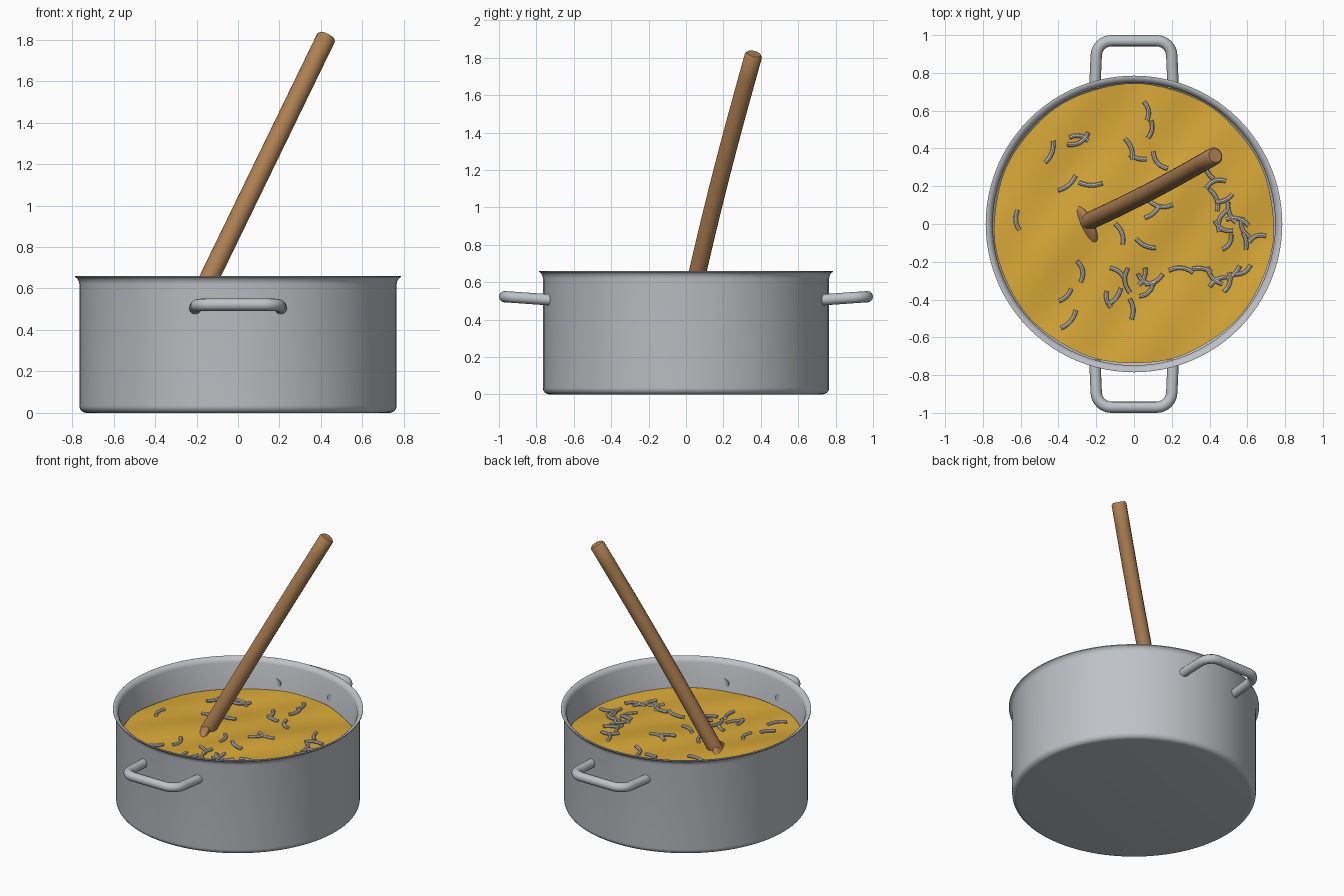
import bpy, bmesh, math, random
from mathutils import Vector, Matrix

random.seed(4)
if "Cube" in bpy.data.objects:
    bpy.data.objects.remove(bpy.data.objects["Cube"], do_unlink=True)


def material(name, rgb):
    mat = bpy.data.materials.new(name)
    mat.use_nodes = True
    mat.diffuse_color = (*rgb, 1)
    mat.node_tree.nodes["Principled BSDF"].inputs["Base Color"].default_value = (*rgb, 1)
    return mat


STEEL = material("steel grey", (0.52, 0.54, 0.57))
SOUP = material("golden soup", (0.70, 0.40, 0.04))
WOOD = material("brown wood", (0.42, 0.215, 0.085))
PASTA = material("pale noodle", (0.58, 0.55, 0.50))


def finish(obj):
    """Turn curves into meshes and smooth them, keeping hard edges."""
    bpy.ops.object.select_all(action="DESELECT")
    obj.select_set(True)
    bpy.context.view_layer.objects.active = obj
    if obj.type == "CURVE":
        bpy.ops.object.convert(target="MESH")
    bpy.ops.object.shade_smooth_by_angle(angle=math.radians(40))


def add_object(name, data, mat):
    data.materials.append(mat)
    obj = bpy.data.objects.new(name, data)
    bpy.context.collection.objects.link(obj)
    finish(obj)


def add_mesh(name, bm, mat):
    mesh = bpy.data.meshes.new(name)
    bm.to_mesh(mesh)
    bm.free()
    add_object(name, mesh, mat)


def lathe(profile, steps=96):
    """Spin a (radius, height) profile around the z axis."""
    bm = bmesh.new()
    verts = [bm.verts.new((r, 0, z)) for r, z in profile]
    edges = [bm.edges.new(pair) for pair in zip(verts, verts[1:])]
    bmesh.ops.spin(bm, geom=verts + edges, cent=(0, 0, 0), axis=(0, 0, 1),
                   angle=math.tau, steps=steps)
    bmesh.ops.remove_doubles(bm, verts=bm.verts, dist=0.0001)
    bmesh.ops.recalc_face_normals(bm, faces=bm.faces)
    return bm


def tubes(name, paths, radius, mat, sides, tip=1.0):
    """Round tubes along lists of points; tip scales the far end."""
    data = bpy.data.curves.new(name, "CURVE")
    data.dimensions = "3D"
    data.bevel_depth = radius
    data.bevel_resolution = sides
    data.use_fill_caps = True
    for path in paths:
        spline = data.splines.new("POLY")
        spline.points.add(len(path) - 1)
        for point, co in zip(spline.points, path):
            point.co = (*co, 1)
        spline.points[-1].radius = tip
    add_object(name, data, mat)


def arc(cx, cy, r, start, end, steps):
    angles = [math.radians(start + (end - start) * i / steps) for i in range(steps + 1)]
    return [(cx + r * math.cos(a), cy + r * math.sin(a)) for a in angles]


# Pot: rounded base, straight wall, flared rim, hollow inside
pot_profile = [(0, 0)] + arc(0.73, 0.035, 0.035, -90, 0, 6)
pot_profile += [(0.765, 0.62), (0.768, 0.635), (0.775, 0.648), (0.785, 0.655), (0.785, 0.66),
                (0.772, 0.66), (0.757, 0.648), (0.748, 0.63), (0.748, 0.06), (0.72, 0.03), (0, 0.03)]
add_mesh("pot", lathe(pot_profile), STEEL)

# Side handles: half path mirrored in x, then front and back
half = [(0.207, 0.72), (0.204, 0.80)] + arc(0.12, 0.89, 0.08, 0, 90, 8)
outline = half + [(-x, y) for x, y in reversed(half)]
for name, side in (("front_handle", -1), ("back_handle", 1)):
    path = [(x, side * y, 0.505 + 0.07 * (y - 0.72)) for x, y in outline]
    tubes(name, [path], 0.03, STEEL, 4)


# Soup: gently rippled disc with an uneven edge
def soup_height(x, y):
    ripple = math.sin(9 * x + 2 * y) + math.sin(8 * y - 3 * x + 1) + math.sin(15 * x - 11 * y)
    return 0.45 + 0.005 * ripple


rings = 24
soup = lathe([(0.745 * i / rings, 0) for i in range(rings + 1)])
for v in soup.verts:
    if v.co.length > 0.7:
        angle = math.atan2(v.co.y, v.co.x)
        v.co *= 1 - 0.006 * (1 + math.sin(7 * angle) * math.cos(4 * angle))
    v.co.z = soup_height(v.co.x, v.co.y)
soup.normal_update()
if sum(f.normal.z for f in soup.faces) < 0:
    bmesh.ops.reverse_faces(soup, faces=soup.faces)
add_mesh("soup", soup, SOUP)

# Wooden spoon: slightly bowed stick with a softened end
foot, top = Vector((-0.27, 0.0, 0.38)), Vector((0.425, 0.36, 1.81))
axis = (top - foot).normalized()
bow = Vector((0, -0.012, 0))
stick = [foot.lerp(top, t / 12) + bow * math.sin(math.pi * t / 12) for t in range(13)]
stick.append(top + axis * 0.012)
tubes("spoon_handle", [stick], 0.047, WOOD, 6, 0.8)

# Spoon head: flattened ellipsoid mostly under the soup
across = axis.cross(Vector((0, 0, 1))).normalized()
flat = axis.cross(across)
turn = Matrix((across, flat, axis)).transposed().to_4x4()
centre = Vector((-0.245, 0.005, 0.45)) - axis * 0.16
head = bmesh.new()
bmesh.ops.create_uvsphere(head, u_segments=32, v_segments=20, radius=1)
head.transform(Matrix.Translation(centre) @ turn @ Matrix.Diagonal((0.17, 0.05, 0.2, 1)))
bmesh.ops.recalc_face_normals(head, faces=head.faces)
add_mesh("spoon_head", head, WOOD)

# Noodles: x and y in hundredths, then heading in degrees
spots = [
    (7, 60, 100), (9, 50, 80), (-44, 38, 70), (-29, 46, 170), (-29, 44, 30), (-35, 21, 40),
    (-23, 21, 178), (-2, 40, 110), (2, 35, 165), (13, 33, 130), (-62, 2, 95), (10, 6, 40),
    (14, 10, 170), (-7, -5, 110), (6, -11, 155), (-28, -25, 100), (-36, -38, 45),
    (-34, -51, 50), (-8, -26, 140), (-4, -30, 95), (-14, -40, 105), (-10, -39, 50),
    (-1, -45, 95), (5, -28, 70), (6, -30, 150), (11, -30, 30), (7, -36, 40), (25, -24, 175),
    (36, -24, 170), (42, -28, 130), (44, -30, 30), (50, -31, 75), (53, -26, 45), (58, -25, 30),
    (39, 28, 120), (43, 22, 20), (43, 13, 110), (48, 13, 25), (46, 2, 70), (51, 6, 110),
    (47, -2, 150), (50, -10, 60), (55, 2, 165), (58, -2, 110), (59, -9, 100), (65, -7, 20)]
noodles = []
for px, py, heading in spots:
    length = random.uniform(0.09, 0.13)
    bend = random.choice((-1, 1)) * random.uniform(0.1, 0.2)
    lift = random.uniform(0.004, 0.012)
    spin = Matrix.Rotation(math.radians(heading), 2)
    path = []
    for i in range(7):
        t = i / 3 - 1
        p = Vector((px, py)) / 100 + spin @ Vector((t / 2, bend * (0.4 - t * t))) * length
        path.append((p.x, p.y, soup_height(p.x, p.y) + lift))
    noodles.append(path)
tubes("noodles", noodles, 0.0115, PASTA, 2)
